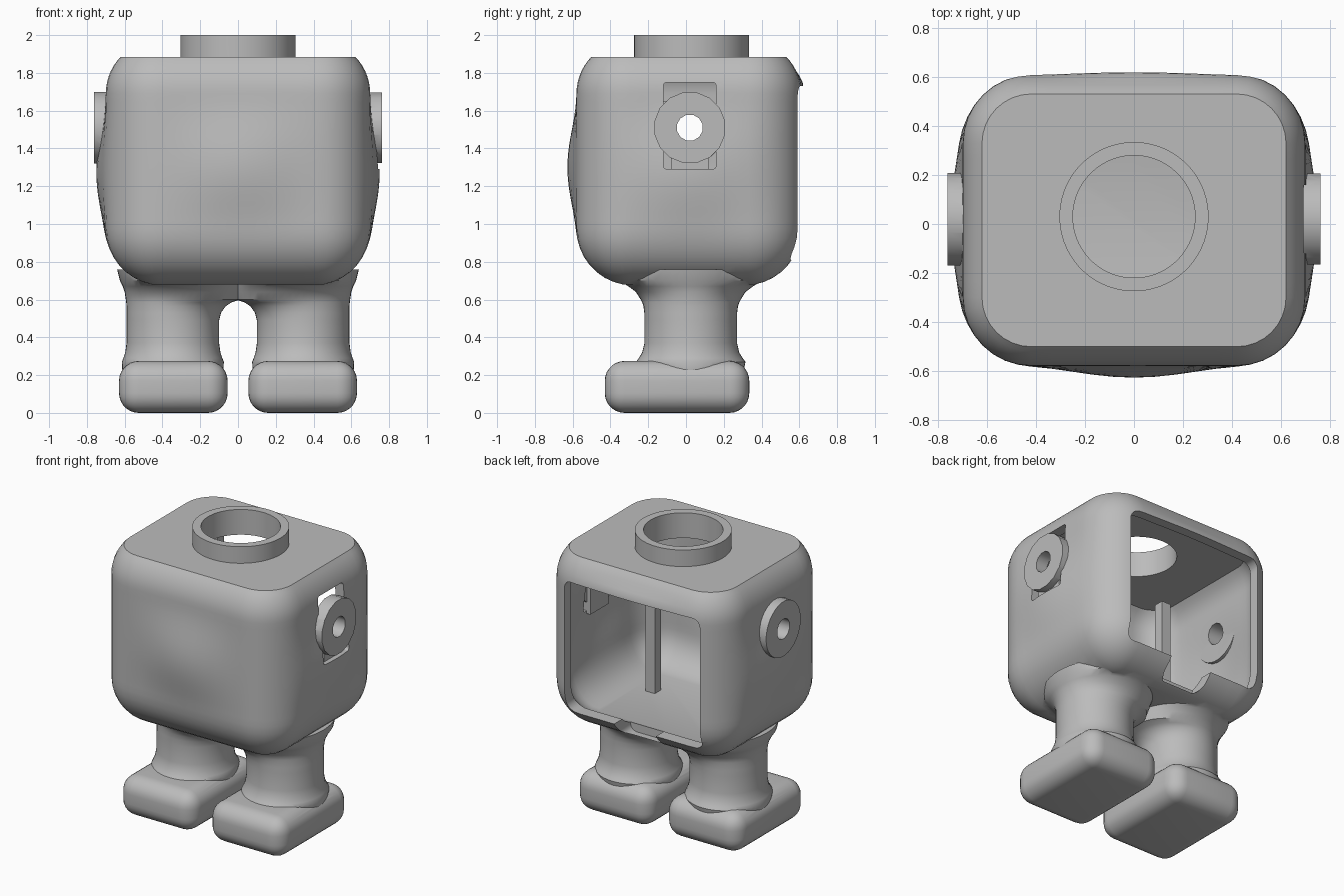
import bpy, bmesh, math
from mathutils import Vector

cube = bpy.data.objects.get("Cube")
if cube:
    bpy.data.objects.remove(cube, do_unlink=True)

grey = bpy.data.materials.new("plain_grey")
grey.use_nodes = True
COLOUR = (0.5, 0.5, 0.5, 1)
grey.diffuse_color = COLOUR
grey.node_tree.nodes["Principled BSDF"].inputs["Base Color"].default_value = COLOUR


def finish(name, bm):
    bmesh.ops.recalc_face_normals(bm, faces=bm.faces)
    mesh = bpy.data.meshes.new(name)
    bm.to_mesh(mesh)
    bm.free()
    mesh.materials.append(grey)
    obj = bpy.data.objects.new(name, mesh)
    bpy.context.collection.objects.link(obj)
    return obj


def loft(name, sections):
    bm = bmesh.new()
    rings = [[bm.verts.new(p) for p in s] for s in sections]
    n = len(rings[0])
    for a, b in zip(rings, rings[1:]):
        for i in range(n):
            bm.faces.new((a[i], a[(i + 1) % n], b[(i + 1) % n], b[i]))
    bm.faces.new(rings[0])
    bm.faces.new(rings[-1])
    return finish(name, bm)


def box(name, lo, hi, bevel=0, axis=None):
    """Box between two corners; axis limits the bevel to edges along it."""
    bm = bmesh.new()
    bmesh.ops.create_cube(bm, size=1)
    lo, hi = Vector(lo), Vector(hi)
    for v in bm.verts:
        v.co = (lo + hi) / 2 + v.co * (hi - lo)
    if bevel:
        edges = [e for e in bm.edges if axis is None
                 or abs((e.verts[0].co - e.verts[1].co).normalized()[axis]) > 0.9]
        bmesh.ops.bevel(bm, geom=edges, offset=bevel, segments=7, profile=0.5, affect='EDGES')
    return finish(name, bm)


def cylinder(name, axis, radius, start, end, centre, sides=48):
    """Cylinder along x (0) or z (2); centre gives the other two coordinates."""
    def ring(t):
        out = []
        for i in range(sides):
            a = math.tau * (i + 0.5) / sides
            p = [centre[0] + radius * math.cos(a), centre[1] + radius * math.sin(a)]
            p.insert(axis, t)
            out.append(p)
        return out
    return loft(name, [ring(start), ring(end)])


def combine(target, tool, operation):
    mod = target.modifiers.new("cut", 'BOOLEAN')
    mod.operation, mod.solver, mod.object = operation, 'EXACT', tool
    bpy.context.view_layer.objects.active = target
    bpy.ops.object.modifier_apply(modifier=mod.name)
    bpy.data.objects.remove(tool, do_unlink=True)


def bump(t, centre, half):
    d = abs(t - centre) / half
    return math.cos(d * math.pi / 2) ** 2 if d < 1 else 0


def body_section(z, inset):
    """Rounded rectangle with softly swollen front and sides."""
    hx, hy, cy = 0.70 - inset, 0.595 - inset, 0.015
    r = max(0.28 - inset, 0.04)
    pts = []
    for q in range(4):
        for i in range(9):
            a = math.pi / 2 * (q + i / 8)
            sx, sy = (1, -1, -1, 1)[q], (1, 1, -1, -1)[q]
            pts.append(Vector((sx * (hx - r) + r * math.cos(a), sy * (hy - r) + r * math.sin(a))))
    out = []
    for i, p in enumerate(pts):
        out.append(p)
        if i % 9 == 8:
            nxt = pts[(i + 1) % len(pts)]
            out += [p.lerp(nxt, k / 10) for k in range(1, 10)]
    swollen = []
    for p in out:
        x, y = p
        side = 0.05 * bump(z, 1.27, 0.42) * bump(y, 0, 0.5) * abs(x) / hx
        front = 0.048 * bump(z, 1.3, 0.4) * bump(x, 0, 0.5) * max(0, -y / hy)
        rear = 0.015 * bump(z, 1.74, 0.08) * bump(x, 0, 0.55) * max(0, y / hy)
        swollen.append((x + math.copysign(side, x), y + cy - front + rear, z))
    return swollen


def body_shape(name, bottom, top, wall):
    rb, rt = 0.30 - wall, 0.28 - wall
    rows = []
    for i in range(9):
        a = math.radians(80 - 10 * i)
        rows.append((bottom + rb * (1 - math.sin(a)), wall + rb * (1 - math.cos(a))))
    z0, z1 = bottom + rb, top - rt * math.sin(math.radians(44))
    rows += [(z0 + (z1 - z0) * i / 16, wall) for i in range(1, 16)]
    for i in range(8):
        a = math.radians(44 * i / 7)
        rows.append((z1 + rt * math.sin(a), wall + rt * (1 - math.cos(a))))
    return loft(name, [body_section(z, w) for z, w in rows])


# Main shell
body = body_shape("body_shell", 0.675, 1.885, 0)

# Legs and feet: each leg row is height, inner x, outer x, half depth
leg_rows = [(0.18, 0.08, 0.61, 0.27), (0.27, 0.075, 0.615, 0.29), (0.29, 0.083, 0.607, 0.275),
            (0.32, 0.093, 0.597, 0.257), (0.37, 0.10, 0.59, 0.245), (0.49, 0.10, 0.59, 0.245),
            (0.53, 0.09, 0.59, 0.246), (0.565, 0.065, 0.59, 0.25), (0.585, 0.035, 0.592, 0.257),
            (0.60, -0.01, 0.594, 0.265), (0.64, -0.02, 0.60, 0.29), (0.67, -0.02, 0.61, 0.33),
            (0.70, -0.02, 0.625, 0.38), (0.76, -0.02, 0.64, 0.38)]
for side in (-1, 1):
    sections = []
    for z, x0, x1, d in leg_rows:
        cx, rx = side * (x0 + x1) / 2, (x1 - x0) / 2
        sections.append([(cx + rx * math.cos(math.tau * i / 48),
                          0.025 + d * math.sin(math.tau * i / 48), z) for i in range(48)])
    combine(body, loft("leg", sections), 'UNION')
    xs = sorted((side * 0.055, side * 0.63))
    combine(body, box("foot", (xs[0], -0.43, 0), (xs[1], 0.335, 0.275), 0.105), 'UNION')

# Hollow interior and rear opening with a notched sill
combine(body, body_shape("cavity", 0.745, 1.825, 0.065), 'DIFFERENCE')
combine(body, box("rear_opening", (-0.52, 0.35, 0.81), (0.52, 0.9, 1.73), 0.06, 1), 'DIFFERENCE')
combine(body, box("sill_notch", (-0.16, 0.38, 0.70), (0.16, 0.9, 0.9), 0.05, 1), 'DIFFERENCE')

# Neck collar
combine(body, cylinder("neck", 2, 0.305, 1.85, 2.0, (0, 0.03), 64), 'UNION')
combine(body, cylinder("neck_bore", 2, 0.25, 1.7, 2.1, (0, 0.03), 64), 'DIFFERENCE')

# Side window and shoulder discs with axle holes
combine(body, box("side_window", (0.5, -0.12, 1.29), (0.9, 0.16, 1.75), 0.02, 0), 'DIFFERENCE')
combine(body, box("window_tongue", (0.65, -0.08, 1.27), (0.715, 0.12, 1.45)), 'UNION')
combine(body, cylinder("left_disc", 0, 0.19, 0.675, 0.762, (0.02, 1.51), 16), 'UNION')
combine(body, cylinder("right_disc", 0, 0.19, -0.762, -0.66, (0.02, 1.51), 32), 'UNION')
combine(body, cylinder("axle_hole", 0, 0.07, -1, 1, (0.02, 1.51), 12), 'DIFFERENCE')

# Inner posts
for side, name in ((1, "left_inner_post"), (-1, "right_inner_post")):
    box(name, (side * 0.32 - 0.035, -0.135, 0.72), (side * 0.32 + 0.035, -0.065, 1.65))

# Smooth shading with crisp edges
bpy.ops.object.select_all(action='DESELECT')
body.select_set(True)
bpy.context.view_layer.objects.active = body
bpy.ops.object.shade_smooth_by_angle(angle=math.radians(35))
